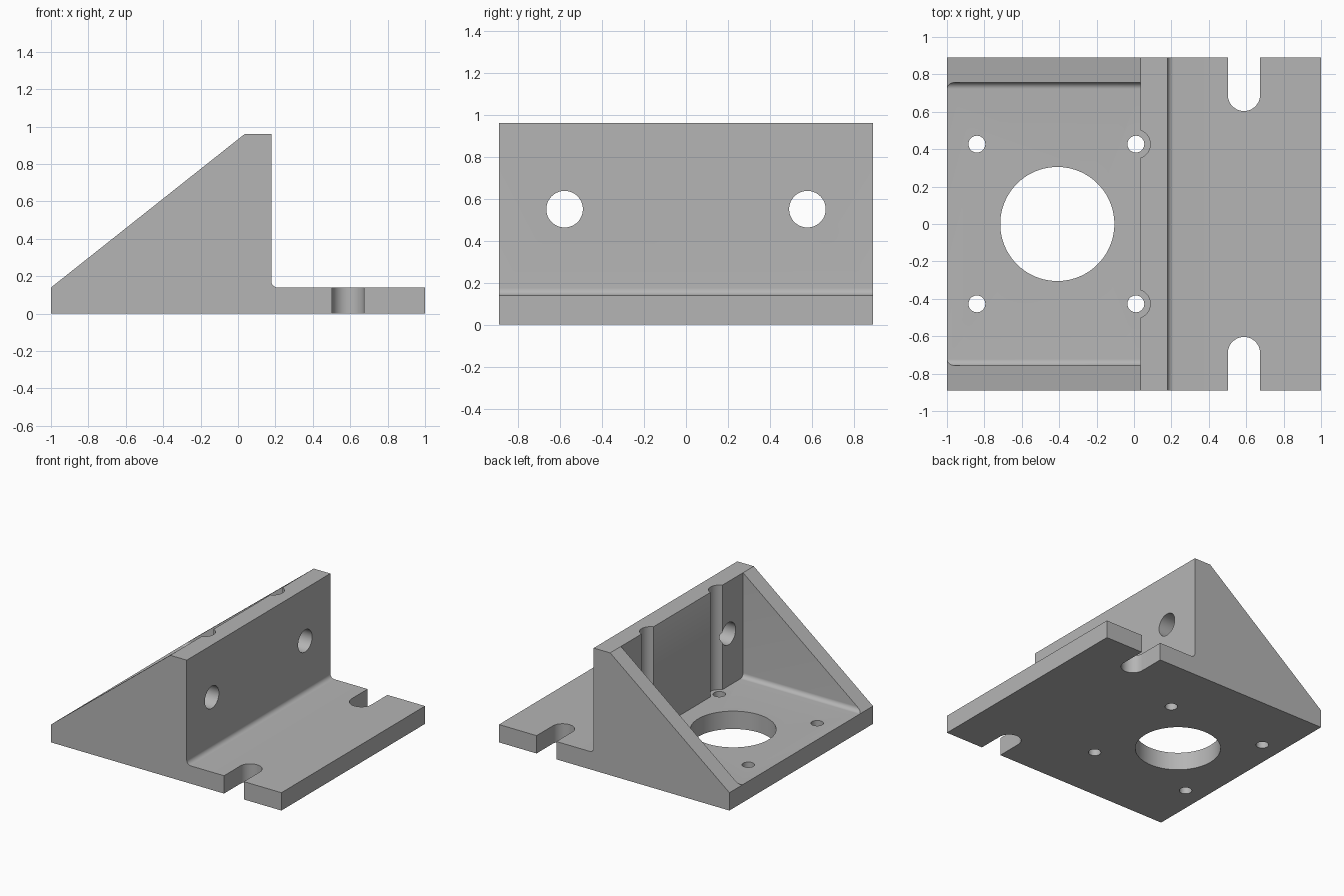
import bpy, bmesh, math
from mathutils import Vector

cube = bpy.data.objects.get("Cube")
if cube:
    bpy.data.objects.remove(cube, do_unlink=True)

HALF_W, BASE, TOP = 0.89, 0.14, 0.96
WALL_IN, WALL_OUT = 0.035, 0.178
POCKET_W, FILLET = 0.757, 0.035

grey = bpy.data.materials.new("plain grey")
grey.use_nodes = True
colour = (0.46, 0.46, 0.46, 1)
grey.diffuse_color = colour
grey.node_tree.nodes["Principled BSDF"].inputs["Base Color"].default_value = colour


def arc(cx, cy, r, start, end, steps):
    return [(cx + r * math.cos(math.radians(start + (end - start) * i / steps)),
             cy + r * math.sin(math.radians(start + (end - start) * i / steps)))
            for i in range(steps + 1)]


def prism(name, outline, axis, low, high):
    """Extrude a 2D outline along the named axis."""
    place = {"x": lambda a, b: (low, a, b),
             "y": lambda a, b: (a, low, b),
             "z": lambda a, b: (a, b, low)}[axis]
    bm = bmesh.new()
    face = bm.faces.new([bm.verts.new(place(a, b)) for a, b in outline])
    grown = bmesh.ops.extrude_face_region(bm, geom=[face])["geom"]
    shift = Vector([(high - low) * (axis == k) for k in "xyz"])
    bmesh.ops.translate(bm, vec=shift,
                        verts=[v for v in grown if isinstance(v, bmesh.types.BMVert)])
    bmesh.ops.recalc_face_normals(bm, faces=bm.faces)
    mesh = bpy.data.meshes.new(name)
    bm.to_mesh(mesh)
    bm.free()
    mesh.materials.append(grey)
    obj = bpy.data.objects.new(name, mesh)
    bpy.context.collection.objects.link(obj)
    return obj


def circle(cx, cy, r, steps=64):
    return arc(cx, cy, r, 0, 360, steps)[:-1]


# Side profile: base plate, upright wall and sloping gussets
side = [(-1, 0), (1, 0), (1, BASE)]
side += arc(WALL_OUT + FILLET, BASE + FILLET, FILLET, 270, 180, 10)
side += [(WALL_OUT, TOP), (WALL_IN, TOP), (-1, BASE)]
bracket = prism("angle_bracket", side, "y", -HALF_W, HALF_W)

# Pocket between the gussets, rounded along its floor edges
r = FILLET
pocket = [(-POCKET_W, 1.2)]
pocket += arc(-POCKET_W + r, BASE + r, r, 180, 270, 10)
pocket += arc(POCKET_W - r, BASE + r, r, 270, 360, 10)
pocket += [(POCKET_W, 1.2)]
cutters = [prism("pocket_cutter", pocket, "x", -1.2, WALL_IN)]

# Large central bore
cutters.append(prism("bore_cutter", circle(-0.41, 0, 0.305, 96), "z", -0.1, 0.3))

for s, label in ((1, "back"), (-1, "front")):
    # Vertical screw clearance grooves in the wall
    cutters.append(prism(label + "_groove_cutter",
                         circle(0.01, s * 0.427, 0.077), "z", BASE, 1.2))
    # Screw holes in the base
    for x in (-0.84, 0.01):
        cutters.append(prism(label + "_screw_cutter",
                             circle(x, s * 0.427, 0.045, 40), "z", -0.1, 0.3))
    # Mounting holes through the wall
    cutters.append(prism(label + "_wall_hole_cutter",
                         circle(s * 0.578, 0.55, 0.087), "x", -0.1, 0.4))
    # Open-ended slots in the foot
    slot = arc(0.588, s * 0.69, 0.086, 0, -180 * s, 32)
    slot += [(0.502, s * 1.1), (0.674, s * 1.1)]
    cutters.append(prism(label + "_slot_cutter", slot, "z", -0.1, 0.3))

bpy.context.view_layer.objects.active = bracket
for cutter in cutters:
    mod = bracket.modifiers.new(cutter.name, "BOOLEAN")
    mod.operation = "DIFFERENCE"
    mod.solver = "EXACT"
    mod.object = cutter
    bpy.ops.object.modifier_apply(modifier=mod.name)
    bpy.data.objects.remove(cutter, do_unlink=True)

# Smooth the rounds while keeping machined edges crisp
bpy.ops.object.select_all(action="DESELECT")
bracket.select_set(True)
bpy.ops.object.shade_smooth_by_angle(angle=math.radians(30))
